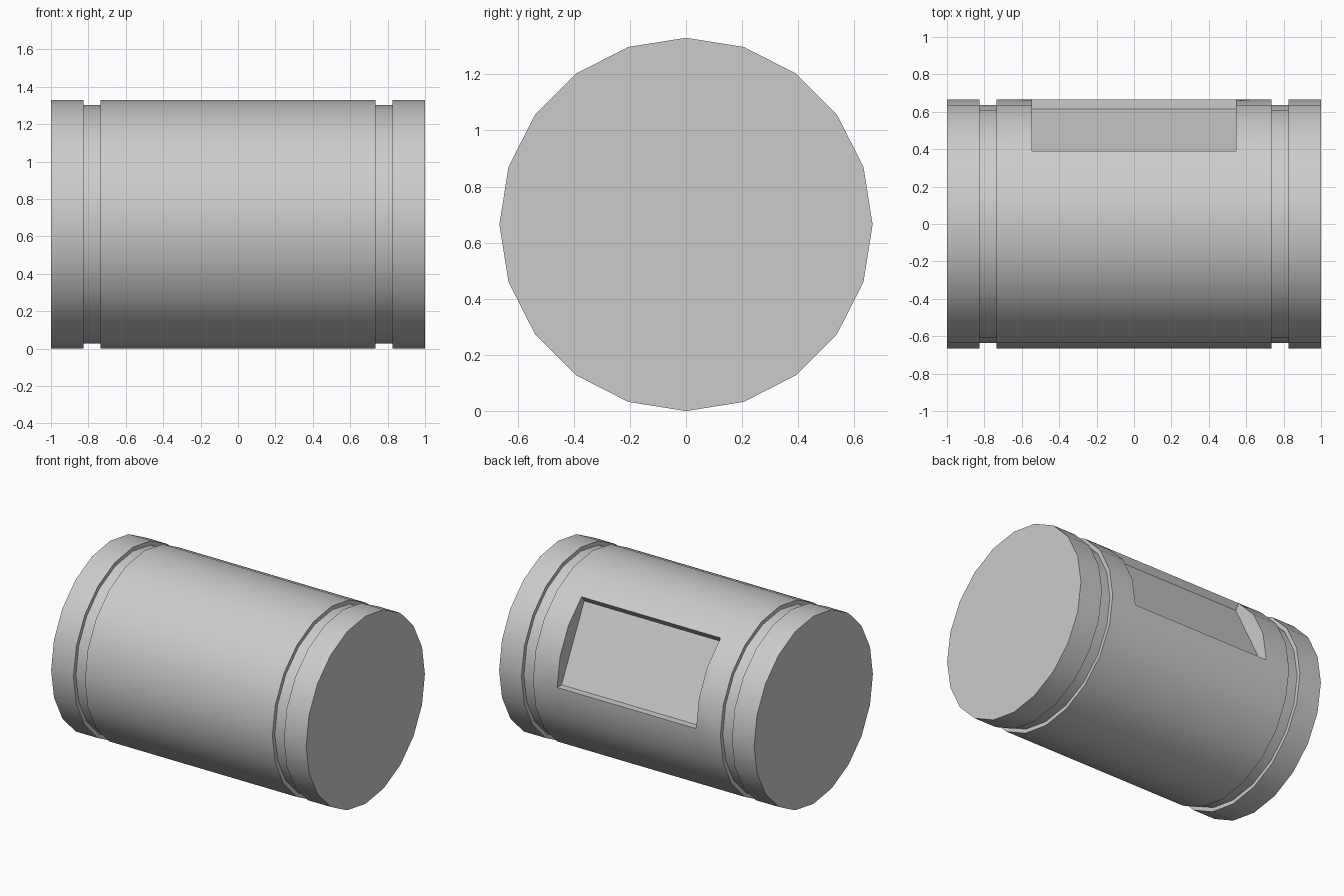
import bpy, bmesh
from math import cos, sin, radians

if "Cube" in bpy.data.objects:
    bpy.data.objects.remove(bpy.data.objects["Cube"])

SIDES = 20
R, GROOVE_R, FLOOR_R = 0.665, 0.637, 0.615
POCKET_X = 0.545
POCKET_FACES = 3          # pocket spans three facets on the upper back

bm = bmesh.new()


def point(x, r, i):
    a = radians(360 / SIDES * i)
    return bm.verts.new((x, r * cos(a), R + r * sin(a)))


# Barrel profile: (x, radius), mirrored about the middle
half = [(1.0, R), (0.825, R), (0.825, GROOVE_R), (0.735, GROOVE_R),
        (0.735, R), (POCKET_X, R)]
profile = [(-x, r) for x, r in half] + half[::-1]
rings = [[point(x, r, i) for i in range(SIDES)] for x, r in profile]

# Barrel skin, leaving the pocket open
mid = len(half) - 1
for k in range(len(rings) - 1):
    for i in range(SIDES):
        if k == mid and i < POCKET_FACES:
            continue
        j = (i + 1) % SIDES
        bm.faces.new((rings[k][i], rings[k][j], rings[k + 1][j], rings[k + 1][i]))

# End caps
bm.faces.new(rings[0])
bm.faces.new(rings[-1])

# Recessed pocket: flat floor, two long walls, two end walls
n = POCKET_FACES
left, right = rings[mid], rings[mid + 1]
fl = [point(-POCKET_X, FLOOR_R, i) for i in (0, n)]
fr = [point(POCKET_X, FLOOR_R, i) for i in (0, n)]
bm.faces.new((fl[0], fl[1], fr[1], fr[0]))
bm.faces.new((left[0], fl[0], fr[0], right[0]))
bm.faces.new((left[n], fl[1], fr[1], right[n]))
bm.faces.new(left[:n + 1] + fl[::-1])
bm.faces.new(right[:n + 1] + fr[::-1])

bmesh.ops.recalc_face_normals(bm, faces=bm.faces)
mesh = bpy.data.meshes.new("barrel")
bm.to_mesh(mesh)
bm.free()

barrel = bpy.data.objects.new("barrel", mesh)
bpy.context.collection.objects.link(barrel)
bpy.context.view_layer.objects.active = barrel
barrel.select_set(True)
bpy.ops.object.shade_smooth_by_angle(angle=radians(30))
